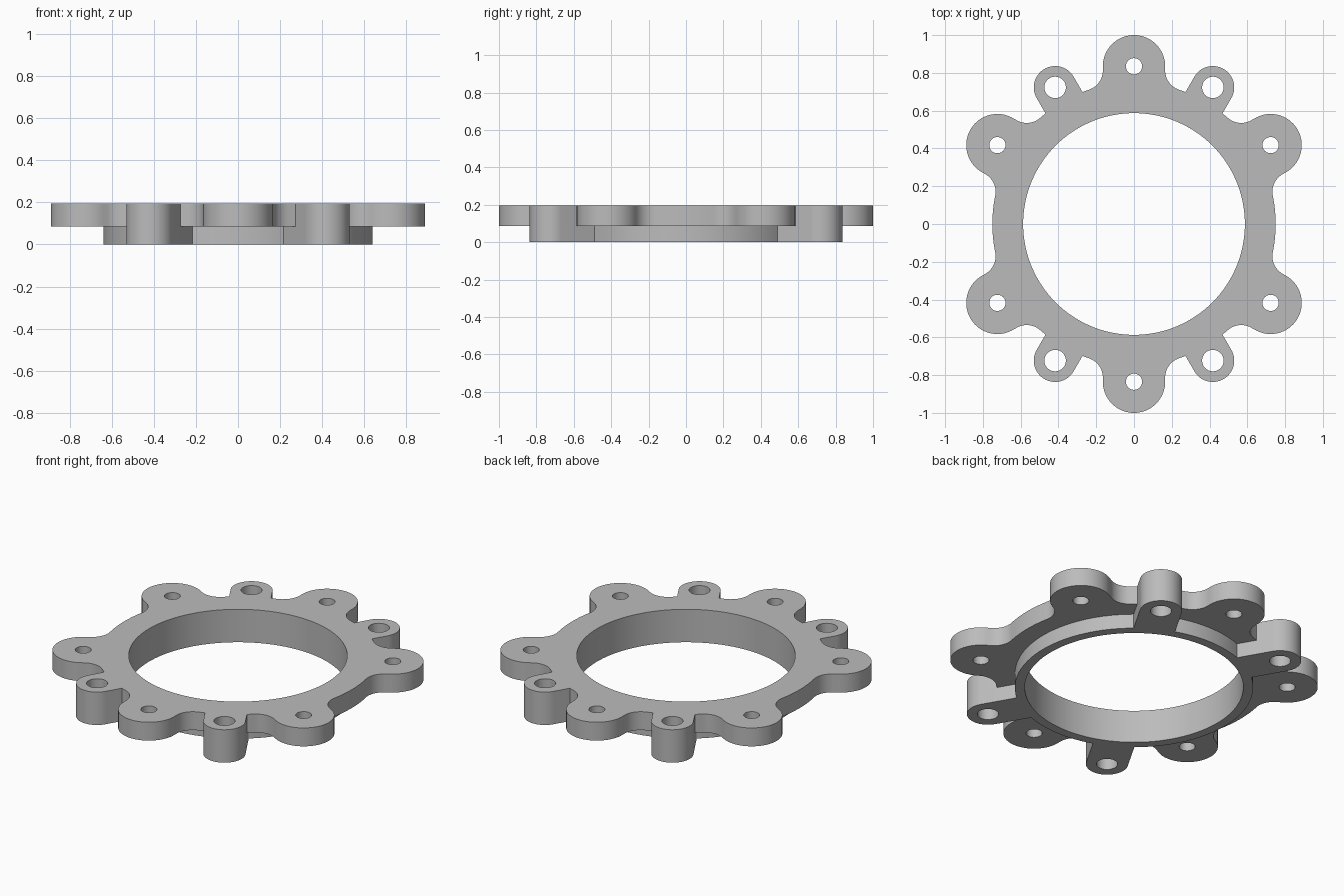
import bpy
import bmesh
from math import sin, cos, pi, atan2, asin, radians, sqrt
from mathutils import Vector, Matrix

TOP, STEP = 0.195, 0.086            # full height, height of the flange underside
BORE, RING, BODY = 0.587, 0.64, 0.75
LOBE_AT, LOBE_R, FILLET = 0.835, 0.165, 0.107
EAR_AT, EAR_R = 0.835, 0.113
LOBES = [(radians(a), LOBE_AT, LOBE_R, FILLET) for a in range(30, 360, 60)]
EARS = [(radians(a), EAR_AT, EAR_R, 0) for a in (60, 120, 240, 300)]

cube = bpy.data.objects.get("Cube")
if cube:
    bpy.data.objects.remove(cube, do_unlink=True)

steel = bpy.data.materials.new("plain_grey")
steel.use_nodes = True
steel.diffuse_color = (0.5, 0.5, 0.5, 1)
steel.node_tree.nodes["Principled BSDF"].inputs["Base Color"].default_value = (0.5, 0.5, 0.5, 1)


def arc(cx, cy, r, a0, a1, n):
    return [Vector((cx + r * cos(a0 + (a1 - a0) * i / n),
                    cy + r * sin(a0 + (a1 - a0) * i / n))) for i in range(n + 1)]


def outline(radius, tabs):
    """Circle with rounded tabs: (angle, centre distance, half width, root fillet)."""
    tabs = sorted(tabs)
    points = []
    for i, (angle, dist, w, f) in enumerate(tabs):
        reach = sqrt((radius + f) ** 2 - (w + f) ** 2)
        root = []
        if f:
            root = arc(reach, -w - f, f, atan2(w + f, -reach), pi / 2, 14)
        else:
            root = [Vector((reach, -w))]
        side = root + arc(dist, 0, w, -pi / 2, 0, 20)
        tab = side + [Vector((p.x, -p.y)) for p in reversed(side[:-1])]
        turn = Matrix.Rotation(angle, 2)
        points += [turn @ p for p in tab]
        # body arc up to the next tab
        nxt, _, nw, nf = tabs[(i + 1) % len(tabs)]
        start = angle + asin((w + f) / (radius + f))
        end = nxt - asin((nw + nf) / (radius + nf))
        if end < start:
            end += 2 * pi
        n = max(1, round((end - start) / radians(3)))
        points += arc(0, 0, radius, start, end, n)[1:-1]
    return points


def prism(name, points, z0, z1):
    bm = bmesh.new()
    clean = [p for i, p in enumerate(points) if (p - points[i - 1]).length > 1e-4]
    base = bm.faces.new([bm.verts.new((p.x, p.y, z0)) for p in clean])
    extruded = bmesh.ops.extrude_face_region(bm, geom=[base], use_keep_orig=True)["geom"]
    bmesh.ops.translate(bm, vec=(0, 0, z1 - z0),
                        verts=[v for v in extruded if isinstance(v, bmesh.types.BMVert)])
    bmesh.ops.recalc_face_normals(bm, faces=bm.faces)
    mesh = bpy.data.meshes.new(name)
    bm.to_mesh(mesh)
    bm.free()
    mesh.materials.append(steel)
    obj = bpy.data.objects.new(name, mesh)
    bpy.context.collection.objects.link(obj)
    return obj


def combine(target, other, operation):
    mod = target.modifiers.new(operation, "BOOLEAN")
    mod.operation, mod.solver, mod.object = operation, "EXACT", other
    bpy.context.view_layer.objects.active = target
    bpy.ops.object.modifier_apply(modifier=mod.name)
    bpy.data.objects.remove(other, do_unlink=True)


# Scalloped flange on top, locating ring with full-height ears below
flange = prism("mounting_ring", outline(BODY, LOBES + EARS), STEP, TOP)
combine(flange, prism("locating_ring", outline(RING, EARS), 0, STEP), "UNION")

# Central bore and the bolt holes
holes = [(0, 0, BORE, 128)]
holes += [(d * cos(a), d * sin(a), 0.043, 32) for a, d, _, _ in LOBES]
holes += [(d * cos(a), d * sin(a), 0.057, 32) for a, d, _, _ in EARS]
for x, y, r, n in holes:
    combine(flange, prism("hole_cutter", arc(x, y, r, 0, 2 * pi, n)[:-1], -0.1, TOP + 0.1),
            "DIFFERENCE")

bpy.ops.object.select_all(action="DESELECT")
flange.select_set(True)
bpy.context.view_layer.objects.active = flange
bpy.ops.object.shade_smooth_by_angle(angle=radians(30))
